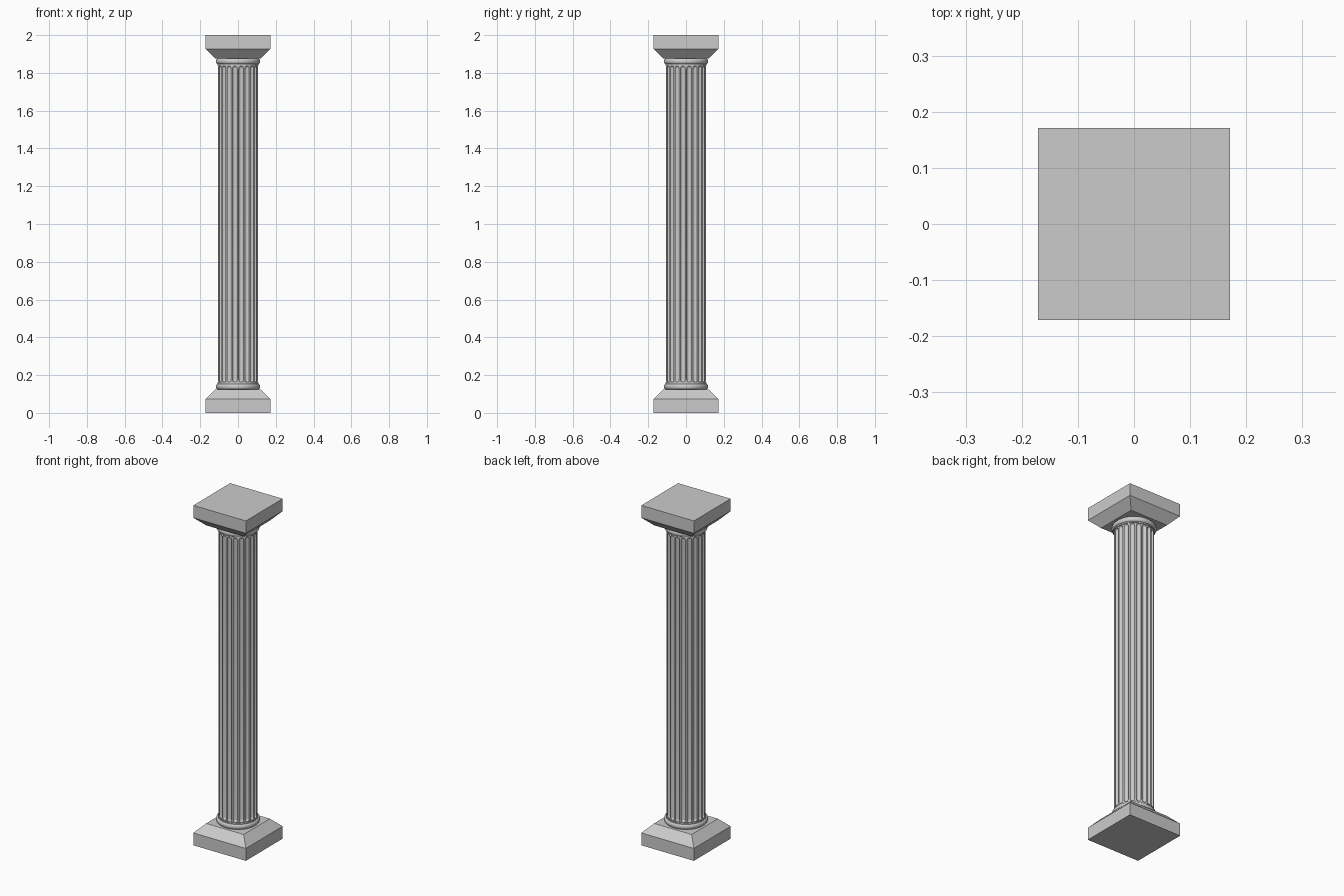
import bpy, bmesh
from math import sin, cos, pi, sqrt

if "Cube" in bpy.data.objects:
    bpy.data.objects.remove(bpy.data.objects["Cube"])

H = 2.0


def make_object(name, rings, smooth=None):
    """Skin a stack of equal-length rings and cap both ends."""
    bm = bmesh.new()
    rows = [[bm.verts.new(p) for p in ring] for ring in rings]
    n = len(rows[0])
    for a, b in zip(rows, rows[1:]):
        for i in range(n):
            j = (i + 1) % n
            bm.faces.new((a[i], a[j], b[j], b[i]))
    bm.faces.new(rows[0][::-1])
    bm.faces.new(rows[-1])
    bmesh.ops.recalc_face_normals(bm, faces=bm.faces)
    mesh = bpy.data.meshes.new(name)
    bm.to_mesh(mesh)
    bm.free()
    ob = bpy.data.objects.new(name, mesh)
    bpy.context.collection.objects.link(ob)
    if smooth:
        bpy.ops.object.select_all(action='DESELECT')
        bpy.context.view_layer.objects.active = ob
        ob.select_set(True)
        bpy.ops.object.shade_smooth_by_angle(angle=smooth)
    return ob


def square(h, z):
    return [(-h, -h, z), (h, -h, z), (h, h, z), (-h, h, z)]


def circle(r, z, n=48):
    return [(r * cos(2 * pi * i / n), r * sin(2 * pi * i / n), z) for i in range(n)]


# Square blocks and round mouldings, mirrored top and bottom
block = [(0.171, 0), (0.171, 0.073), (0.122, 0.123)]
bead = [(0.108, 0.12)]
bead += [(0.108 + 0.009 * cos(t * pi / 8), 0.139 + 0.014 * sin(t * pi / 8))
         for t in range(-4, 5)]
bead += [(0.108, 0.16)]
for end, flip in (("base", False), ("capital", True)):
    def fz(z):
        return H - z if flip else z
    make_object(end + "_block", [square(h, fz(z)) for h, z in block])
    make_object(end + "_moulding", [circle(r, fz(z)) for r, z in bead], 0.7)

# Fluted shaft with rounded flute ends
FLUTES, STEPS, R, DEPTH = 20, 8, 0.105, 0.011
PITCH = 2 * pi / FLUTES
HALF = PITCH * 0.38


def fluted(z, s):
    ring = []
    for f in range(FLUTES):
        for k in range(STEPS + 1):
            u = -cos(pi * k / STEPS)
            a = (f + 0.5) * PITCH + u * HALF * s
            r = R - DEPTH * s * sqrt(max(0, 1 - u * u))
            ring.append((r * cos(a), r * sin(a), z))
    return ring


ends = [(0.15, 0.02), (0.163, 0.02)]
ends += [(0.163 + 0.013 * (1 - cos(t * pi / 10)), sin(t * pi / 10)) for t in range(1, 6)]
levels = ends + [(H - z, s) for z, s in reversed(ends)]
make_object("fluted_shaft", [fluted(z, s) for z, s in levels], 0.6)
